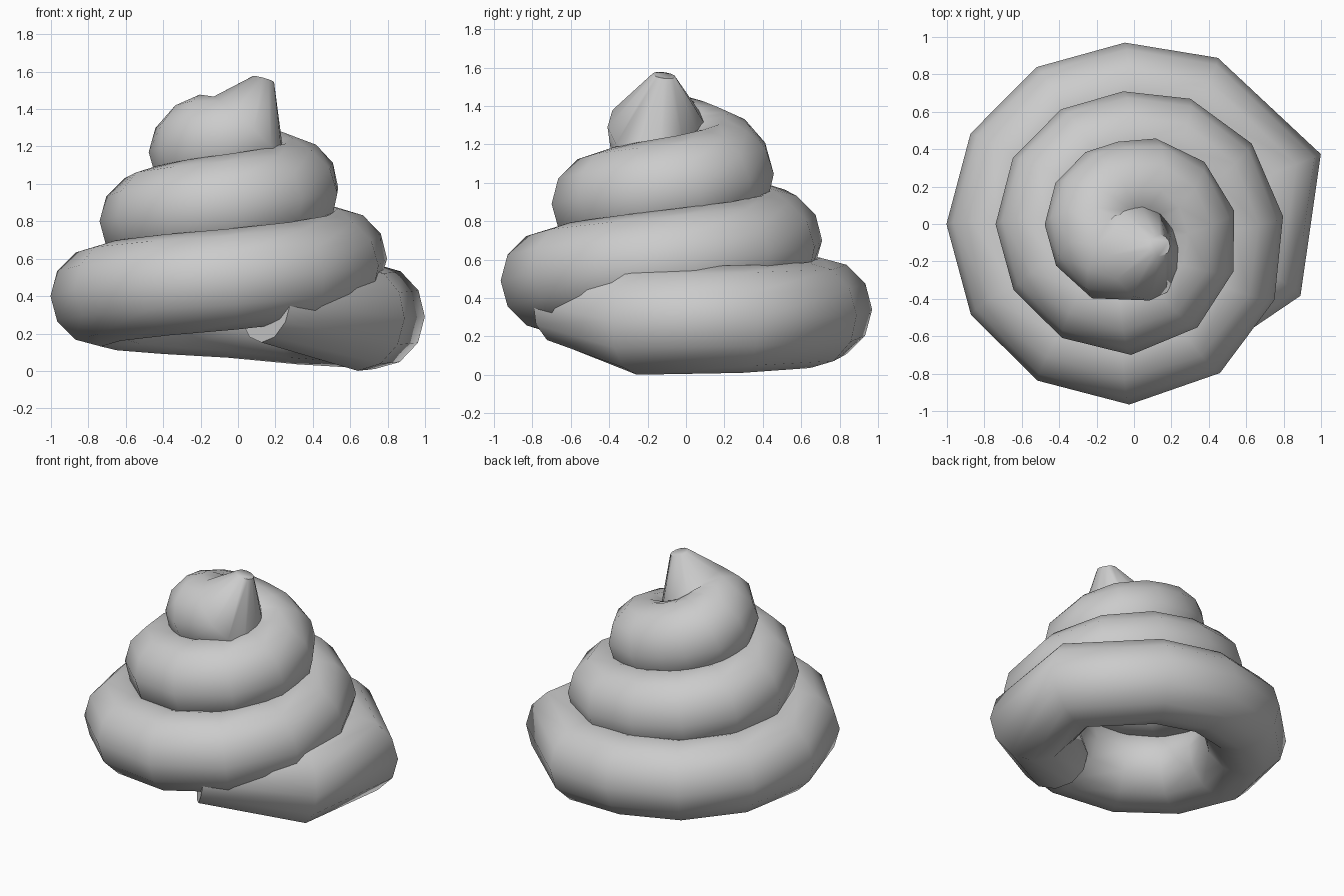
import bpy, bmesh
from math import sin, cos, pi, radians
from mathutils import Vector

if "Cube" in bpy.data.objects:
    bpy.data.objects.remove(bpy.data.objects["Cube"])

SIDES = 12


def lerp_table(table, t):
    for (t0, a), (t1, b) in zip(table, table[1:]):
        if t <= t1:
            return a + (b - a) * (t - t0) / (t1 - t0)
    return table[-1][1]


# outer coil radius and height against the turning angle in degrees
outer = [(90, .97), (285, .965), (360, .835), (450, .71), (640, .70),
         (720, .58), (810, .445), (990, .44)]
height = [(90, .34), (180, .40), (270, .49), (360, .60), (450, .70),
          (540, .80), (720, .98), (810, 1.08), (900, 1.17), (990, 1.25)]

# path of (centre, tube radius): tucked-in tail, wide first bend
path = [(Vector((.15, -.62, .37)), .22),
        (Vector((.65, -.24, .28)), .28),
        (Vector((.735, .28, .29)), .28),
        (Vector((.33, .64, .31)), .275)]
# regular coils
for a in range(90, 981, 30):
    r = lerp_table(outer, a) - .27
    t = radians(a)
    path.append((Vector((-.035 + r * cos(t), r * sin(t),
                         lerp_table(height, a))), .27))
# turned-up tip
path.append((Vector((.06, -.15, 1.29)), .26))
path.append((Vector((.135, -.115, 1.56)), .06))

# sweep the round section along the path
bm = bmesh.new()
rings = []
for i, (c, r) in enumerate(path):
    d_in = (c - path[i - 1][0]).normalized() if i else Vector()
    d_out = (path[i + 1][0] - c).normalized() if i + 1 < len(path) else Vector()
    tan = (d_in + d_out).normalized()
    side = tan.cross(Vector((0, 0, 1))).normalized()
    up = side.cross(tan)
    rings.append([bm.verts.new(c + r * (side * cos(2 * pi * k / SIDES)
                                        + up * sin(2 * pi * k / SIDES)))
                  for k in range(SIDES)])
for a, b in zip(rings, rings[1:]):
    for k in range(SIDES):
        n = (k + 1) % SIDES
        bm.faces.new((a[k], a[n], b[n], b[k]))
bm.faces.new(rings[0])
bm.faces.new(rings[-1])
bmesh.ops.recalc_face_normals(bm, faces=bm.faces)

mesh = bpy.data.meshes.new("coiled_swirl")
bm.to_mesh(mesh)
bm.free()
obj = bpy.data.objects.new("coiled_swirl", mesh)
bpy.context.collection.objects.link(obj)
bpy.context.view_layer.objects.active = obj
obj.select_set(True)
bpy.ops.object.shade_smooth_by_angle(angle=radians(60))
